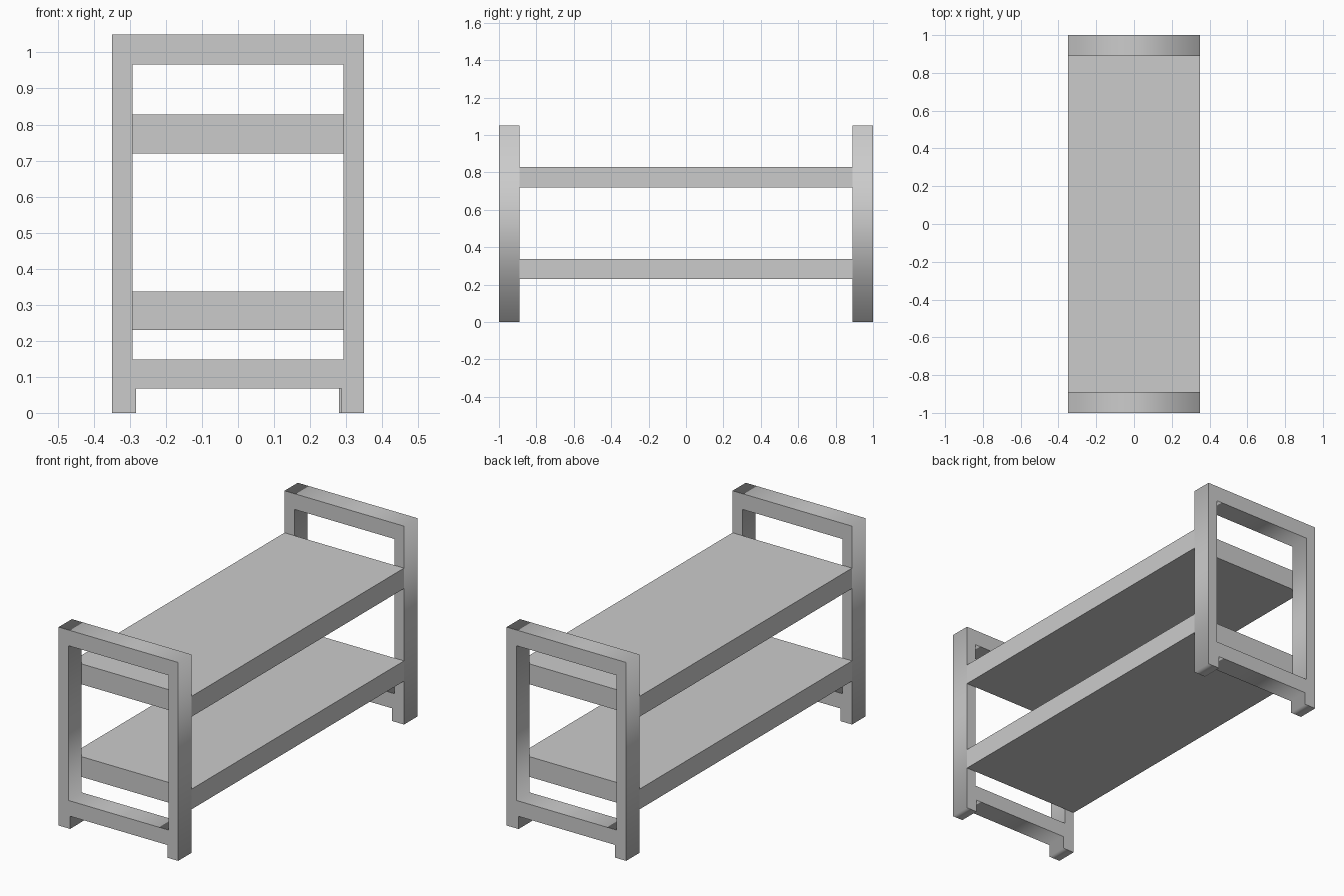
import bpy
from math import radians

if "Cube" in bpy.data.objects:
    bpy.data.objects.remove(bpy.data.objects["Cube"])

HALF_W, HEIGHT = 0.35, 1.05
INNER = 0.889          # inner face of each end frame


def end_frame(name, y0, y1, foot_right):
    # closed outline with foot notch, plus the large rectangular opening
    outer = [(-HALF_W, 0), (-0.283, 0), (-0.283, 0.067), (foot_right, 0.067),
             (foot_right, 0), (HALF_W, 0), (HALF_W, HEIGHT), (-HALF_W, HEIGHT)]
    hole = [(-0.293, 0.148), (0.293, 0.148), (0.293, 0.967), (-0.293, 0.967)]
    curve = bpy.data.curves.new(name + "_profile", 'CURVE')
    curve.dimensions = '2D'
    curve.fill_mode = 'BOTH'
    curve.extrude = (y1 - y0) / 2
    for pts in (outer, hole):
        s = curve.splines.new('POLY')
        s.points.add(len(pts) - 1)
        for p, (x, z) in zip(s.points, pts):
            p.co = (x, z, 0, 1)
        s.use_cyclic_u = True
    obj = bpy.data.objects.new(name, curve)
    bpy.context.collection.objects.link(obj)
    obj.rotation_euler = (radians(90), 0, 0)
    obj.location.y = (y0 + y1) / 2
    bpy.ops.object.select_all(action='DESELECT')
    obj.select_set(True)
    bpy.context.view_layer.objects.active = obj
    bpy.ops.object.convert(target='MESH')
    bpy.context.object.data.shade_flat()


def shelf(name, z0, z1):
    bpy.ops.mesh.primitive_cube_add(size=1, location=(0, 0, (z0 + z1) / 2))
    obj = bpy.context.object
    obj.name = name
    obj.scale = (2 * HALF_W, 2 * INNER, z1 - z0)
    bpy.ops.object.transform_apply(location=False, rotation=False, scale=True)


# End frames
end_frame("front_end_frame", -1, -INNER, 0.287)
end_frame("back_end_frame", INNER, 1, 0.280)

# Shelf slabs
shelf("lower_shelf", 0.23, 0.337)
shelf("upper_shelf", 0.72, 0.828)
